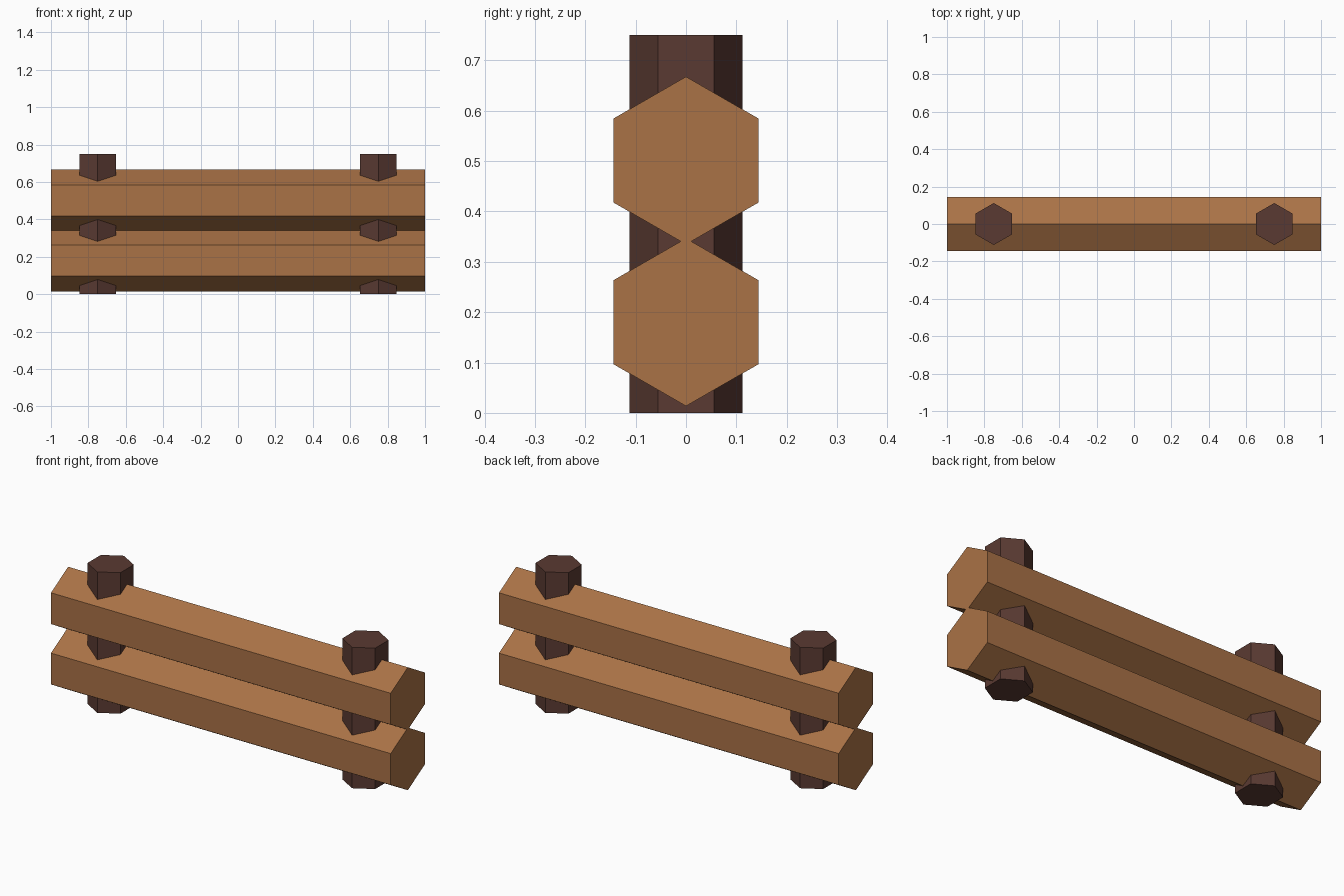
import bpy
import bmesh
from math import radians
from mathutils import Matrix

default = bpy.data.objects.get("Cube")
if default:
    bpy.data.objects.remove(default, do_unlink=True)


def make_material(name, color):
    mat = bpy.data.materials.new(name)
    mat.use_nodes = True
    mat.diffuse_color = color
    mat.node_tree.nodes["Principled BSDF"].inputs["Base Color"].default_value = color
    return mat


def hex_prism(name, radius, length, location, rotation, mat):
    """Six-sided flat-shaded prism, baked rotation, placed by its centre."""
    bm = bmesh.new()
    bmesh.ops.create_cone(bm, cap_ends=True, segments=6, radius1=radius,
                          radius2=radius, depth=length, matrix=rotation)
    mesh = bpy.data.meshes.new(name)
    bm.to_mesh(mesh)
    bm.free()
    mesh.materials.append(mat)
    obj = bpy.data.objects.new(name, mesh)
    obj.location = location
    bpy.context.collection.objects.link(obj)
    return obj


rail_wood = make_material("light brown wood", (0.40, 0.168, 0.061, 1))
post_wood = make_material("dark brown wood", (0.102, 0.042, 0.032, 1))

# Horizontal rails, with a ridge along the top and bottom
along_x = Matrix.Rotation(radians(90), 4, 'Y') @ Matrix.Rotation(radians(30), 4, 'Z')
for name, z in (("lower_rail", 0.18), ("upper_rail", 0.501)):
    hex_prism(name, 0.1665, 2.0, (0, 0, z), along_x, rail_wood)

# Upright posts, with corners facing front and back
for name, x in (("right_post", -0.75), ("left_post", 0.75)):
    hex_prism(name, 0.112, 0.75, (x, 0, 0.375), Matrix.Identity(4), post_wood)
